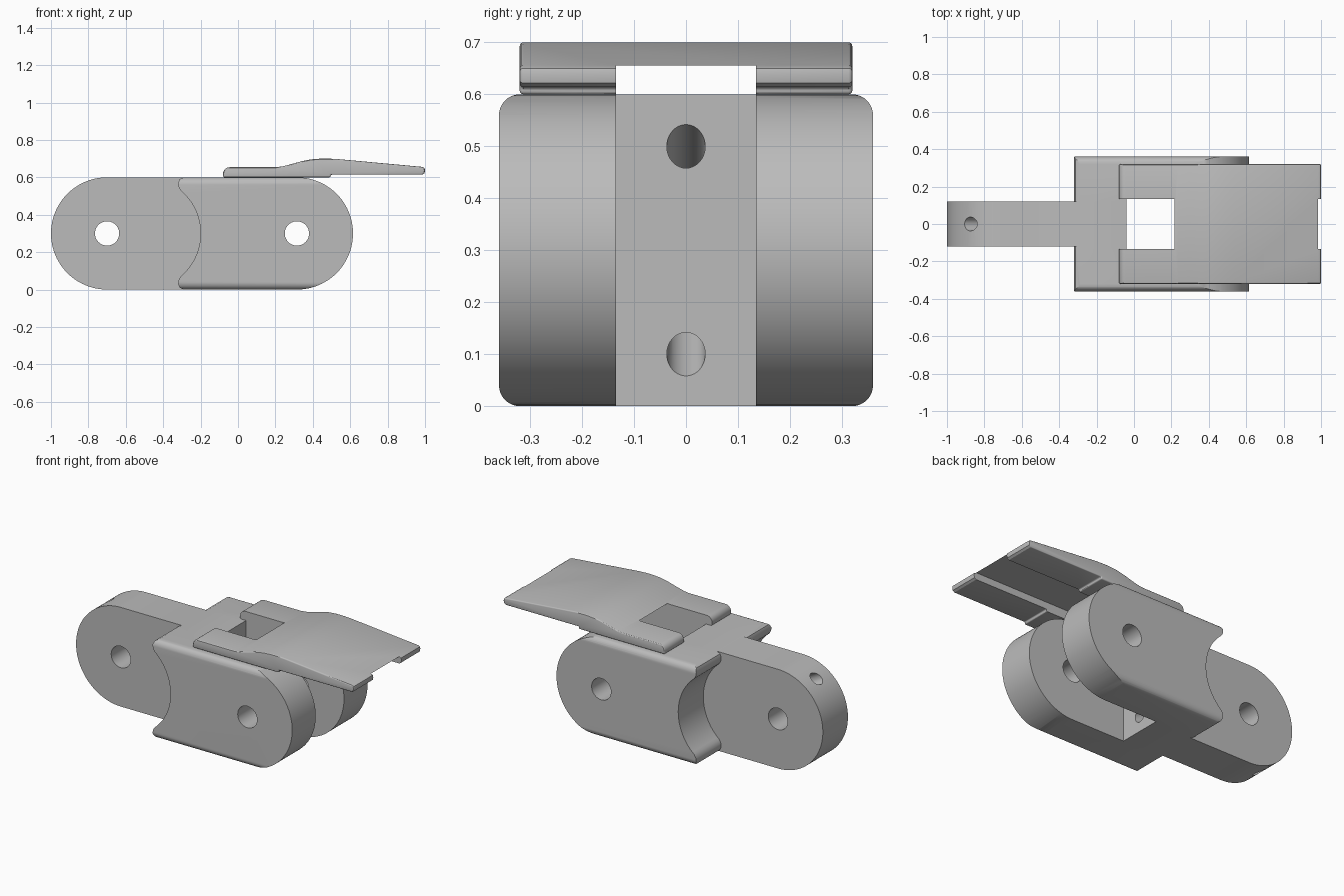
import bpy, bmesh
from math import sin, cos, radians, atan2, hypot

cube = bpy.data.objects.get("Cube")
if cube:
    bpy.data.objects.remove(cube, do_unlink=True)

grey = bpy.data.materials.new("plain_grey")
grey.use_nodes = True
grey.diffuse_color = (0.5, 0.5, 0.5, 1)
grey.node_tree.nodes["Principled BSDF"].inputs["Base Color"].default_value = (0.5, 0.5, 0.5, 1)


def arc(cx, cz, r, start, end, n=32):
    steps = [radians(start + (end - start) * i / n) for i in range(n + 1)]
    return [(cx + r * cos(a), cz + r * sin(a)) for a in steps]


def circle(cx, cz, r, n=40):
    return arc(cx, cz, r, 0, 360, n)[:-1]


def box(u0, u1, v0, v1):
    return [(u0, v0), (u1, v0), (u1, v1), (u0, v1)]


def prism(name, profile, axis, lo, hi):
    """Extrude an (x, z) profile along y, or a (y, z) profile along x."""
    bm = bmesh.new()
    rings = []
    for t in (lo, hi):
        rings.append([bm.verts.new((u, t, v) if axis == "y" else (t, u, v)) for u, v in profile])
    a, b = rings
    bm.faces.new(a)
    bm.faces.new(b)
    for i in range(len(a)):
        j = (i + 1) % len(a)
        bm.faces.new((a[i], a[j], b[j], b[i]))
    bmesh.ops.recalc_face_normals(bm, faces=bm.faces)
    mesh = bpy.data.meshes.new(name)
    bm.to_mesh(mesh)
    bm.free()
    mesh.materials.append(grey)
    obj = bpy.data.objects.new(name, mesh)
    bpy.context.collection.objects.link(obj)
    return obj


def activate(obj):
    bpy.ops.object.select_all(action="DESELECT")
    obj.select_set(True)
    bpy.context.view_layer.objects.active = obj


def combine(obj, tool, operation="DIFFERENCE"):
    mod = obj.modifiers.new("combine", "BOOLEAN")
    mod.operation = operation
    mod.solver = "EXACT"
    mod.object = tool
    activate(obj)
    bpy.ops.object.modifier_apply(modifier=mod.name)
    bpy.data.objects.remove(tool, do_unlink=True)


def smooth(obj):
    activate(obj)
    bpy.ops.object.shade_smooth_by_angle(angle=radians(30))


# Link body: round at one end, hollowed at the other, with rounded long edges
tip = [(-0.318, 0.55), (-0.32, 0.57), (-0.312, 0.59), (-0.29, 0.6)]
hollow = arc(-0.5, 0.3, 0.3, -50, 50)
lower_tip = [(x, 0.6 - z) for x, z in reversed(tip)]
side = arc(0.315, 0.3, 0.3, 90, -90, 48) + lower_tip + hollow + tip
link = prism("link_body", side, "y", -0.4, 0.4)
section = []
for y, z, start in ((0.32, 0.56, 0), (-0.32, 0.56, 90), (-0.32, 0.04, 180), (0.32, 0.04, 270)):
    section += arc(y, z, 0.04, start, start + 90, 8)
combine(link, prism("rounding", section, "x", -0.6, 0.9), "INTERSECT")

# Tongue joined to the body
tongue = arc(-0.7, 0.3, 0.3, 90, 270, 48) + [(-0.12, 0), (-0.12, 0.6)]
combine(link, prism("tongue", tongue, "y", -0.12, 0.12), "UNION")

# Fork slot and pivot holes
combine(link, prism("slot", box(-0.135, 0.135, -0.2, 0.8), "x", -0.04, 0.8))
for x in (-0.7, 0.315):
    combine(link, prism("pivot_hole", circle(x, 0.3, 0.065), "y", -0.6, 0.6))

# Two slanted cable holes that cross inside the link
start, end = (-0.04, 0.1), (-0.875, 0.544)
run, rise = start[0] - end[0], end[1] - start[1]
half = hypot(run, rise) / 2 + 0.1
for sign in (1, -1):
    tube = prism("cable_hole", circle(0, 0, 0.037), "x", -half, half)
    tube.location = ((start[0] + end[0]) / 2, 0, 0.3 + sign * ((start[1] + end[1]) / 2 - 0.3))
    tube.rotation_euler.y = sign * atan2(rise, run)
    bpy.context.view_layer.update()
    combine(link, tube)
smooth(link)

# Top pad: raised hump tapering to a thin lip
outline = [(-0.08, 0.6), (-0.08, 0.62)]
outline += arc(-0.045, 0.619, 0.035, 165, 90, 5)
outline += [(0.2, 0.654), (0.235, 0.658), (0.29, 0.672), (0.34, 0.686), (0.39, 0.696),
            (0.44, 0.7), (0.49, 0.7), (0.54, 0.697), (0.985, 0.656),
            (0.997, 0.65), (1.0, 0.638), (0.997, 0.622), (0.985, 0.614),
            (0.495, 0.614), (0.495, 0.6)]
pad = prism("top_pad", outline, "y", -0.32, 0.32)
bevel = pad.modifiers.new("soft_edges", "BEVEL")
bevel.width = 0.008
bevel.segments = 3
bevel.limit_method = "ANGLE"
bevel.angle_limit = radians(50)
activate(pad)
bpy.ops.object.modifier_apply(modifier=bevel.name)

# Channel under the pad, which also opens the window and the lip notch
combine(pad, prism("channel", box(-0.135, 0.135, 0.5, 0.656), "x", -0.3, 1.2))
smooth(pad)
